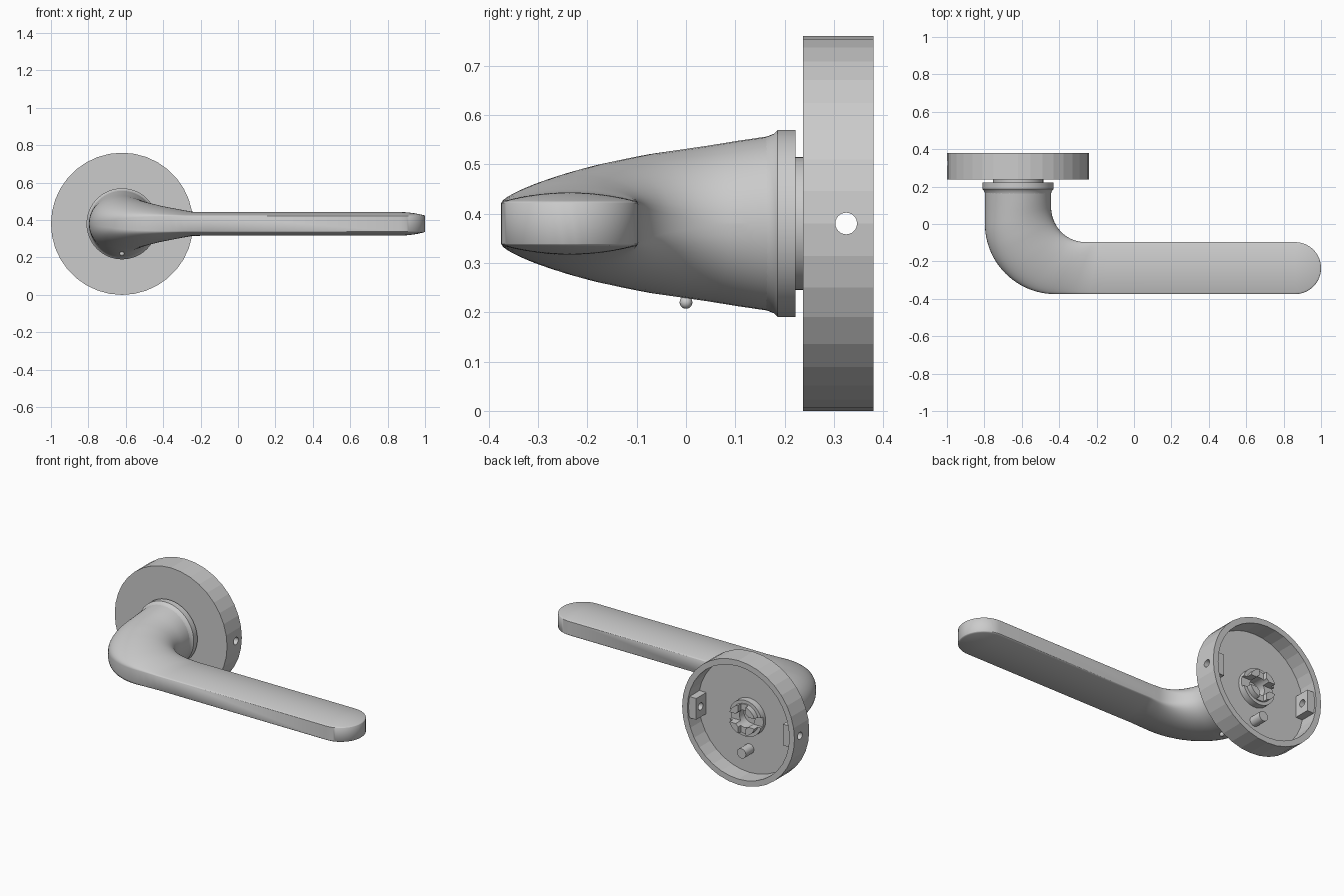
import bpy, bmesh, math
from mathutils import Matrix

if "Cube" in bpy.data.objects:
    bpy.data.objects.remove(bpy.data.objects["Cube"])

CX, CZ = -0.62, 0.38          # axis of the rose


def finish(bm, name, angle=None):
    bmesh.ops.remove_doubles(bm, verts=bm.verts, dist=0.0003)
    bmesh.ops.recalc_face_normals(bm, faces=bm.faces)
    me = bpy.data.meshes.new(name)
    bm.to_mesh(me)
    bm.free()
    ob = bpy.data.objects.new(name, me)
    bpy.context.collection.objects.link(ob)
    if angle:
        activate(ob)
        bpy.ops.object.shade_smooth_by_angle(angle=math.radians(angle))
    return ob


def activate(ob):
    bpy.ops.object.select_all(action='DESELECT')
    ob.select_set(True)
    bpy.context.view_layer.objects.active = ob


def lathe(name, prof, n=48, x=CX, z=CZ, angle=None):
    """Turn (radius, y) points round a y-parallel axis."""
    bm = bmesh.new()
    rings = []
    for i in range(n):
        a = 2 * math.pi * i / n
        rings.append([bm.verts.new((x + r * math.sin(a), y, z + r * math.cos(a))) for r, y in prof])
    m = len(prof)
    for i in range(n):
        A, B = rings[i], rings[(i + 1) % n]
        for j in range(m if prof[0][0] > 0 else m - 1):
            k = (j + 1) % m
            bm.faces.new((A[j], A[k], B[k], B[j]))
    return finish(bm, name, angle)


def box(name, centre, size):
    bm = bmesh.new()
    bmesh.ops.create_cube(bm, size=1, matrix=Matrix.Translation(centre) @ Matrix.Diagonal((*size, 1)))
    return finish(bm, name)


def rod_x(name, centre, r, length):
    bm = bmesh.new()
    bmesh.ops.create_cone(bm, cap_ends=True, segments=24, radius1=r, radius2=r, depth=length,
                          matrix=Matrix.Translation(centre) @ Matrix.Rotation(math.pi / 2, 4, 'Y'))
    return finish(bm, name)


def cut(ob, cutter):
    mod = ob.modifiers.new("cut", 'BOOLEAN')
    mod.operation, mod.solver, mod.object = 'DIFFERENCE', 'EXACT', cutter
    activate(ob)
    bpy.ops.object.modifier_apply(modifier=mod.name)


# hollow rose, open at the back
rose = lathe("rose", [(.10, .237), (.38, .237), (.38, .38), (.345, .38), (.345, .272), (.10, .272)], 36)

# neck in front of the rose and stepped hub behind it
hub = lathe("neck_and_hub", [(0, .21), (.135, .21), (.135, .25), (.11, .25), (.11, .312), (.09, .312),
                             (.09, .345), (.052, .345), (.052, .25), (0, .25)])

# screw bosses inside the rim
bosses = [box("screw_boss_" + n, (CX + s * .323, .318, CZ), (.06, .1, .13))
          for n, s in (("right", 1), ("left", -1))]

# grub screw holes through rim and bosses, slots through hub
drill = rod_x("hole_cutter", (CX, .325, CZ), .022, 1)
slot_x = box("slot_cutter_x", (CX, .36, CZ), (.3, .13, .06))
slot_z = box("slot_cutter_z", (CX, .36, CZ), (.05, .08, .3))
for ob in [rose] + bosses:
    cut(ob, drill)
for c in (slot_x, slot_z):
    cut(hub, c)
for c in (drill, slot_x, slot_z):
    bpy.data.objects.remove(c)
activate(hub)
bpy.ops.object.shade_smooth_by_angle(angle=math.radians(30))

# locating pin
lathe("locating_pin", [(0, .26), (.03, .26), (.03, .35), (0, .35)], 24, z=.18, angle=30)

# collar at the root of the lever
lathe("collar", [(0, .16), (.175, .16), (.178, .168), (.182, .178), (.19, .186), (.19, .222), (0, .222)],
      64, angle=40)

# lever: sections between an inner and an outer plan curve, round root to flat crowned grip
KEYS = [(-1, .177, 0), (-.5, .168, 0), (0, .158, .02), (.25, .142, .1), (.5, .122, .25),
        (.75, .1, .5), (1, .08, .75), (1.5, .0645, .95), (2, .063, 1)]


def shape(p):
    for (a, c0, w0), (b, c1, w1) in zip(KEYS, KEYS[1:]):
        if p <= b:
            f = (p - a) / (b - a)
            return c0 + (c1 - c0) * f, w0 + (w1 - w0) * f
    return KEYS[-1][1:]


def plan(p):
    if p < 0:
        return (-.443, .09 + (.168 - .09) * -p), (-.797, .168 * -p)
    if p <= 1:
        a = p * math.pi / 2
        return ((-.26 - .183 * math.cos(a), .09 - .187 * math.sin(a)),
                (-.42 - .377 * math.cos(a), -.375 * math.sin(a)))
    f = p - 1
    return (-.26 + .11 * f, -.097), (-.42 + .27 * f, -.375)


stations = []
for i in range(-4, 0):
    stations.append((*plan(i / 4), *shape(i / 4), 0))
for i in range(0, 25):
    stations.append((*plan(i / 24), *shape(i / 24), 0))
for i in range(1, 7):
    stations.append((*plan(1 + i / 6), *shape(1 + i / 6), 0))
R, EX, EY = .139, .861, -.236
for i in range(0, 17):
    t = i / 16 * math.pi / 2
    x, h = EX + R * math.sin(t), R * math.cos(t)
    stations.append(((x, EY + h), (x, EY - h), .063, 1, math.sin(t)))

bm = bmesh.new()
N = 24
us = [math.cos(math.pi * i / N) for i in range(N + 1)]
loops = []
for (ix, iy), (ox, oy), c, w, s in stations:
    def height(u):
        q = min(1, s * s + u * u * (1 - s * s))
        edge = max(0, (q - .93) / .07)       # softened rim
        return c * ((1 - w) * math.sqrt(1 - q) + w * (.70 + .30 * (1 - q) - .04 * edge * edge))
    top, low = [], []
    for u in us:
        f = (1 - u) / 2
        x, y = ix + (ox - ix) * f, iy + (oy - iy) * f
        top.append(bm.verts.new((x, y, CZ + height(u))))
        low.append(bm.verts.new((x, y, CZ - height(u))))
    loops.append(top + low[::-1])
for A, B in zip(loops, loops[1:]):
    for j in range(len(A)):
        k = (j + 1) % len(A)
        bm.faces.new((A[j], A[k], B[k], B[j]))
bm.faces.new(loops[0])
finish(bm, "lever", 40)

# small set screw under the root
bm = bmesh.new()
bmesh.ops.create_uvsphere(bm, u_segments=16, v_segments=10, radius=.013,
                          matrix=Matrix.Translation((CX, 0, .22)))
finish(bm, "set_screw", 60)
